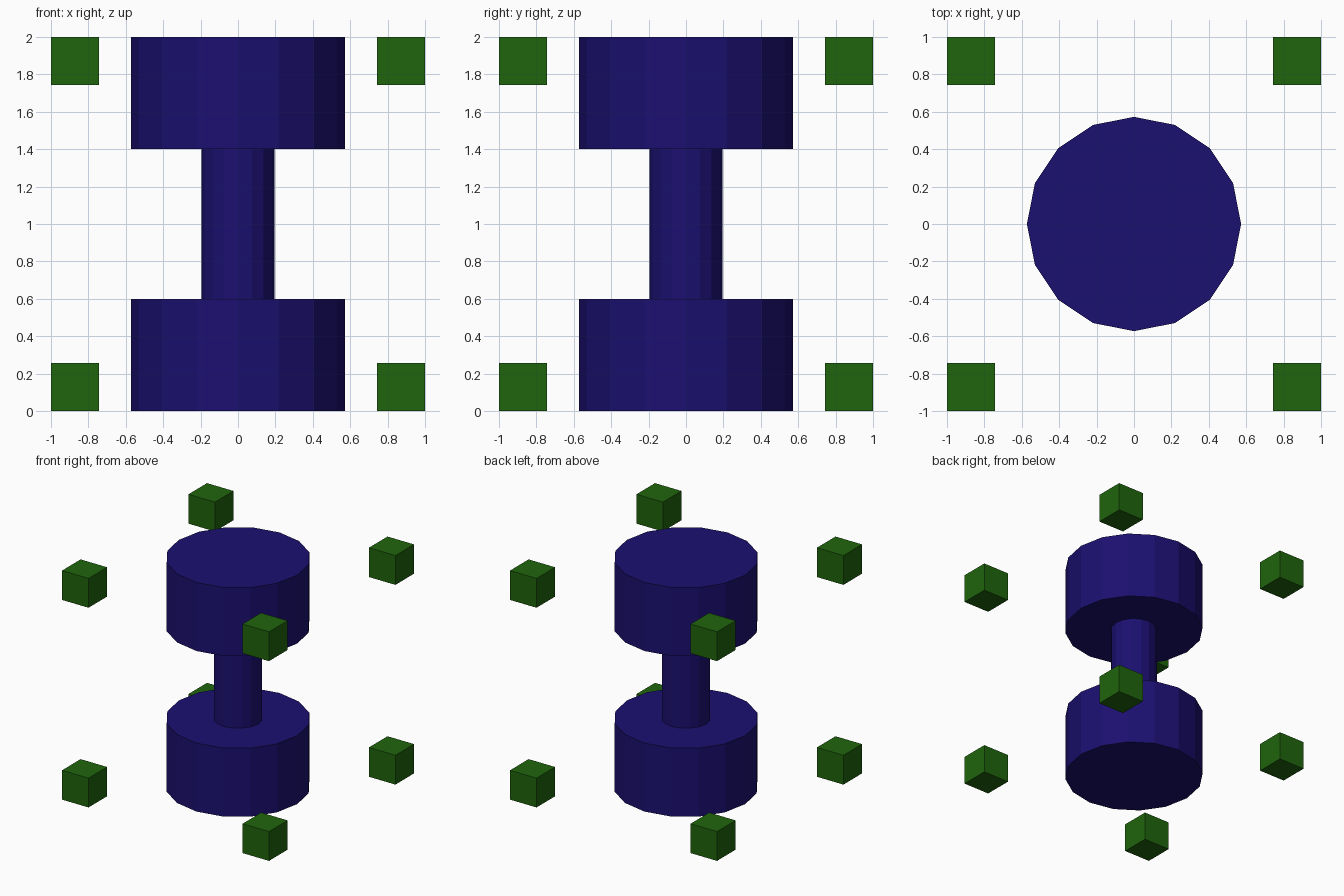
import bpy
from itertools import product

if "Cube" in bpy.data.objects:
    bpy.data.objects.remove(bpy.data.objects["Cube"])


def material(name, color):
    m = bpy.data.materials.new(name)
    m.diffuse_color = (*color, 1)
    m.use_nodes = True
    m.node_tree.nodes["Principled BSDF"].inputs["Base Color"].default_value = m.diffuse_color
    return m


blue = material("deep_blue", (0.011, 0.005, 0.16))
green = material("dark_green", (0.014, 0.13, 0.004))


def drum(name, radius, z0, z1):
    # 16-sided flat-faced cylinder between two heights
    bpy.ops.mesh.primitive_cylinder_add(vertices=16, radius=radius, depth=z1 - z0,
                                        location=(0, 0, (z0 + z1) / 2))
    ob = bpy.context.object
    ob.name = name
    ob.data.materials.append(blue)


# Dumbbell-shaped centre: two weights and a shaft
R, H = 0.573, 0.598
drum("lower_weight", R, 0, H)
drum("upper_weight", R, 2 - H, 2)
drum("shaft", 0.194, H, 2 - H)

# Small cubes at the eight corners of the bounding box
S = 0.256
for i, (sx, sy, sz) in enumerate(product((-1, 1), repeat=3)):
    c = 1 - S / 2
    bpy.ops.mesh.primitive_cube_add(size=S, location=(sx * c, sy * c, 1 + sz * c))
    ob = bpy.context.object
    ob.name = f"corner_cube_{i + 1}"
    ob.data.materials.append(green)
